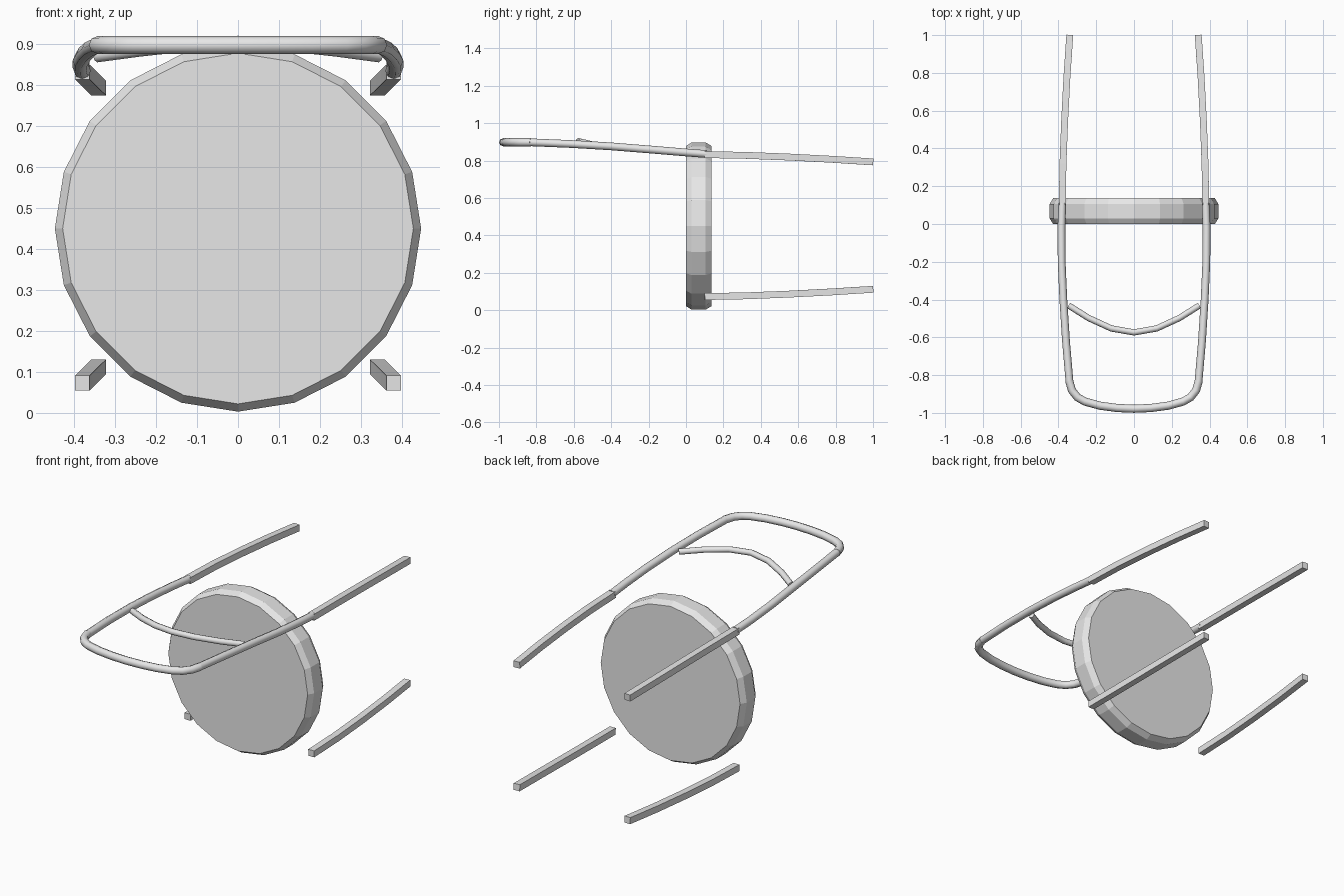
import bpy, bmesh, math
from mathutils import Vector

if "Cube" in bpy.data.objects:
    bpy.data.objects.remove(bpy.data.objects["Cube"])

grey = bpy.data.materials.new("light grey")
grey.diffuse_color = (0.8, 0.8, 0.8, 1)
grey.use_nodes = True
grey.node_tree.nodes["Principled BSDF"].inputs["Base Color"].default_value = grey.diffuse_color


def make_object(name, bm, smooth_angle=None):
    bmesh.ops.recalc_face_normals(bm, faces=bm.faces)
    mesh = bpy.data.meshes.new(name)
    bm.to_mesh(mesh)
    bm.free()
    mesh.materials.append(grey)
    ob = bpy.data.objects.new(name, mesh)
    bpy.context.collection.objects.link(ob)
    if smooth_angle:
        bpy.ops.object.select_all(action='DESELECT')
        ob.select_set(True)
        bpy.context.view_layer.objects.active = ob
        bpy.ops.object.shade_smooth_by_angle(angle=math.radians(smooth_angle))
    return ob


def skin(bm, rings):
    """Join rings of vertices and cap both ends."""
    n = len(rings[0])
    for a, b in zip(rings, rings[1:]):
        for i in range(n):
            j = (i + 1) % n
            bm.faces.new((a[i], a[j], b[j], b[i]))
    bm.faces.new(rings[0])
    bm.faces.new(rings[-1])


def sweep(name, path, radius, sides, phase=0.0, smooth_angle=None):
    pts = [Vector(p) for p in path]
    bm = bmesh.new()
    rings = []
    for i, p in enumerate(pts):
        t = (pts[min(i + 1, len(pts) - 1)] - pts[max(i - 1, 0)]).normalized()
        side = t.cross(Vector((0, 0, 1))).normalized()
        up = side.cross(t)
        ring = []
        for k in range(sides):
            a = phase + math.tau * k / sides
            ring.append(bm.verts.new(p + radius * (math.cos(a) * side + math.sin(a) * up)))
        rings.append(ring)
    skin(bm, rings)
    return make_object(name, bm, smooth_angle)


def mirrored(half):
    """Full path from a half path that ends on the centre line."""
    return half + [(-x, y, z) for x, y, z in reversed(half[:-1])]


# Round seat with chamfered rims, standing on its edge
bm = bmesh.new()
rings = []
for r, y in ((0.428, 0.0), (0.447, 0.03), (0.447, 0.105), (0.428, 0.137)):
    rings.append([bm.verts.new((r * math.cos(math.tau * k / 20), y,
                                0.45 + r * math.sin(math.tau * k / 20)))
                  for k in range(20)])
skin(bm, rings)
make_object("seat", bm)

# Square bowed legs and the side rails of the back
for s, label in ((-1, "left"), (1, "right")):
    for top, kind in ((True, "back"), (False, "front")):
        path = [(0.380, 0.10, 0.073), (0.376, 0.32, 0.077), (0.367, 0.55, 0.086),
                (0.355, 0.78, 0.098), (0.340, 1.0, 0.112)]
        path = [(s * x, y, 0.905 - z if top else z) for x, y, z in path]
        sweep(f"{kind}_leg_{label}", path, 0.0255, 4, math.pi / 4)
    rail = [(0.380, 0.11, 0.835), (0.384, -0.02, 0.845), (0.383, -0.20, 0.860),
            (0.374, -0.40, 0.876), (0.360, -0.62, 0.889), (0.341, -0.84, 0.898)]
    sweep(f"back_rail_{label}", [(s * x, y, z) for x, y, z in rail],
          0.0205, 8, 0, 50)

# Rounded head of the back hoop
head = [(0.343, -0.83, 0.898), (0.329, -0.88, 0.898), (0.300, -0.917, 0.898),
        (0.260, -0.940, 0.898), (0.180, -0.962, 0.898), (0.090, -0.974, 0.898),
        (0, -0.978, 0.898)]
sweep("back_head", mirrored(head), 0.0215, 8, 0, 50)

# Inner bow between the rails
bow = [(0.345, -0.432, 0.872), (0.240, -0.498, 0.886), (0.120, -0.553, 0.899),
       (0, -0.574, 0.904)]
sweep("inner_bow", mirrored(bow), 0.0165, 8, 0, 50)
